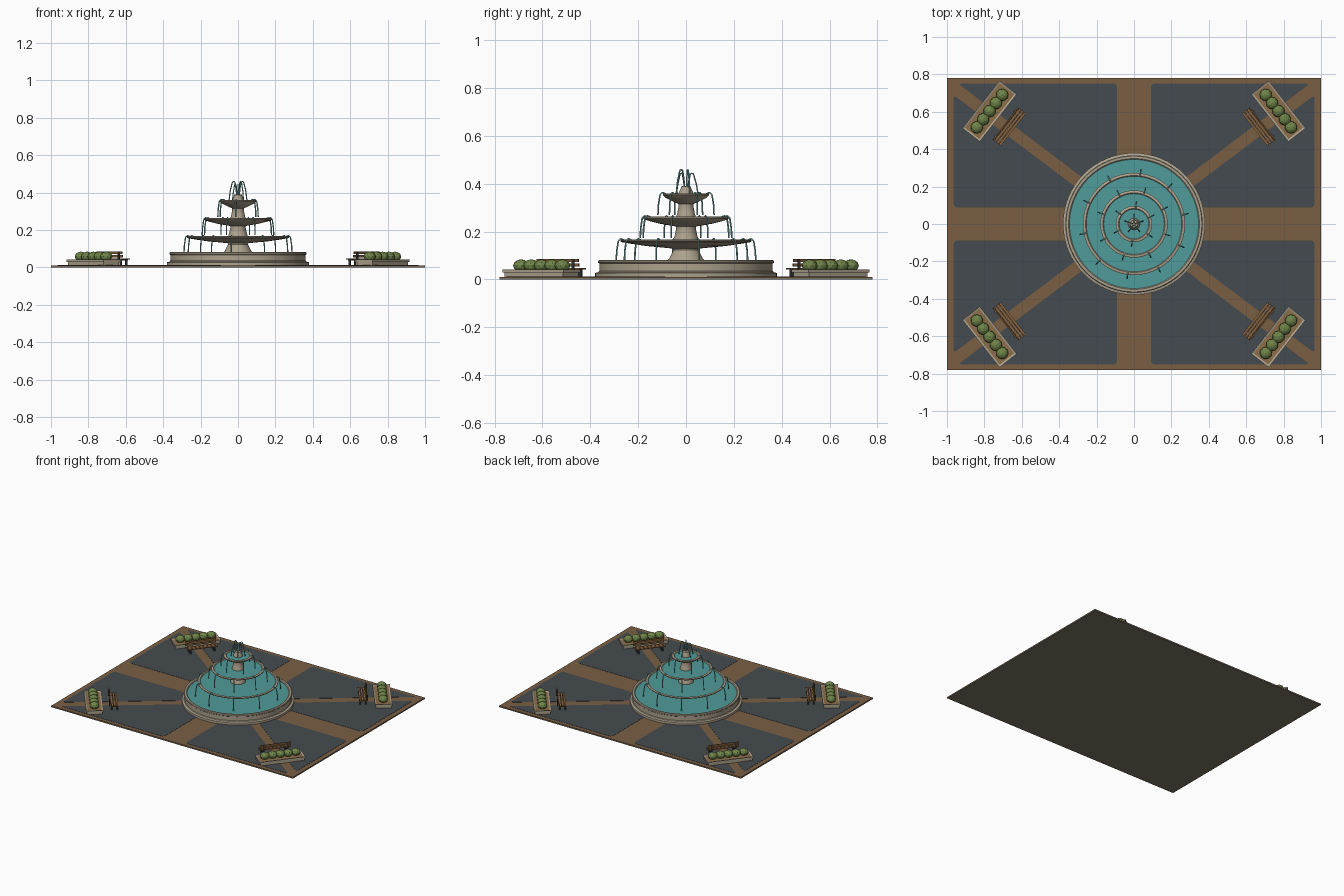
import bpy, bmesh
from math import sin, cos, pi, radians
from mathutils import Matrix, Vector

cube = bpy.data.objects.get("Cube")
if cube:
    bpy.data.objects.remove(cube, do_unlink=True)


def material(name, hexa):
    rgb = [int(hexa[i:i + 2], 16) / 255 for i in (0, 2, 4)]
    lin = [c / 12.92 if c < 0.04 else ((c + 0.055) / 1.055) ** 2.4 for c in rgb] + [1]
    m = bpy.data.materials.new(name)
    m.use_nodes = True
    m.diffuse_color = lin
    m.node_tree.nodes["Principled BSDF"].inputs["Base Color"].default_value = lin
    return m


STONE = material("pale stone", "ADA28D")
SLAB = material("slab stone", "7D7264")
PATH = material("brown paving", "7A5F44")
SLATE = material("slate paving", "454B50")
WATER = material("pool water", "509C9B")
STREAM = material("falling water", "7DB5B3")
WOOD = material("bench wood", "8A6440")
METAL = material("dark metal", "3A3836")
SOIL = material("soil", "8C6E4A")
LEAF = material("leaf green", "6F8549")


def finish(name, bm, mats, smooth=False, matrix=None):
    bmesh.ops.recalc_face_normals(bm, faces=bm.faces)
    mesh = bpy.data.meshes.new(name)
    bm.to_mesh(mesh)
    bm.free()
    for m in mats:
        mesh.materials.append(m)
    ob = bpy.data.objects.new(name, mesh)
    bpy.context.collection.objects.link(ob)
    if matrix:
        ob.matrix_world = matrix
    if smooth:
        bpy.ops.object.select_all(action='DESELECT')
        ob.select_set(True)
        bpy.context.view_layer.objects.active = ob
        bpy.ops.object.shade_smooth_by_angle(angle=radians(35))
    return ob


def add_box(bm, center, size):
    mat = Matrix.Translation(center) @ Matrix.Diagonal((*size, 1))
    verts = bmesh.ops.create_cube(bm, size=1, matrix=mat)["verts"]
    return {f for v in verts for f in v.link_faces}


def lathe(name, profile, mat, steps=64):
    """Spin an (r, z) profile around the vertical axis."""
    bm = bmesh.new()
    verts = [bm.verts.new((r, 0, z)) for r, z in profile]
    edges = [bm.edges.new(p) for p in zip(verts, verts[1:])]
    bmesh.ops.spin(bm, geom=verts + edges, axis=(0, 0, 1), cent=(0, 0, 0),
                   angle=2 * pi, steps=steps, use_duplicate=False)
    bmesh.ops.remove_doubles(bm, verts=bm.verts, dist=0.0001)
    return finish(name, bm, [mat], smooth=True)


def streams(name, path, count, phase, depth, lift=0):
    """Repeat an (r, z) path radially as thin water tubes."""
    curve = bpy.data.curves.new(name, 'CURVE')
    curve.dimensions = '3D'
    curve.bevel_depth = depth
    curve.bevel_resolution = 1
    curve.use_fill_caps = True
    curve.resolution_u = 4
    curve.materials.append(STREAM)
    for i in range(count):
        a = 2 * pi * (i + phase) / count
        spline = curve.splines.new('BEZIER')
        spline.bezier_points.add(len(path) - 1)
        for k, (p, (r, z)) in enumerate(zip(spline.bezier_points, path)):
            drop = lift * (i % 2) if 0 < k < len(path) - 1 else 0
            p.co = (r * cos(a), r * sin(a), z - drop)
            p.handle_left_type = p.handle_right_type = 'AUTO'
    ob = bpy.data.objects.new(name, curve)
    bpy.context.collection.objects.link(ob)


# Ground slab with brown paving on top
for name, z, h, mat in (("ground_slab", 0.003, 0.006, SLAB), ("paving", 0.008, 0.004, PATH)):
    bm = bmesh.new()
    add_box(bm, (0, 0, z), (2, 1.56, h))
    finish(name, bm, [mat])

# Slate panels, two per quarter, either side of the diagonal path
halves = {"side": [(0.165, 0.087), (0.965, 0.087), (0.965, 0.69)],
          "end": [(0.09, 0.108), (0.94, 0.75), (0.09, 0.75)]}
for sx in (1, -1):
    for sy in (1, -1):
        for part, corners in halves.items():
            bm = bmesh.new()
            bm.faces.new([bm.verts.new((x * sx, y * sy, 0.01)) for x, y in corners])
            bmesh.ops.bevel(bm, geom=bm.verts[:], offset=0.02, segments=3,
                            profile=0.5, affect='VERTICES')
            ext = bmesh.ops.extrude_face_region(bm, geom=bm.faces[:])
            for v in ext["geom"]:
                if isinstance(v, bmesh.types.BMVert):
                    v.co.z += 0.0015
            finish("slate_panel_" + part, bm, [SLATE])

# Basin with plinth and rim
lathe("basin", [(0.38, 0.01), (0.38, 0.027), (0.366, 0.031), (0.362, 0.036), (0.362, 0.066),
                (0.367, 0.07), (0.367, 0.078), (0.363, 0.082), (0.35, 0.082), (0.345, 0.078),
                (0.345, 0.06)], STONE)
lathe("basin_water", [(0, 0.074), (0.347, 0.074)], WATER)

# Three stacked bowls with water, each on a tapered column
tiers = [("lower", 0.273, 0.167, 0.038, 0.075, 0.052, 0.07),
         ("middle", 0.18, 0.263, 0.042, 0.052, 0.04, 0.16),
         ("upper", 0.097, 0.36, 0.045, 0.04, 0.03, 0.255)]
for name, r, z, deep, foot, neck, base in tiers:
    low = z - deep
    lathe(name + "_bowl", [(0, low), (neck, low), (r * 0.62, low + deep * 0.3),
                           (r * 0.85, low + deep * 0.55), (r - 0.004, z - 0.011),
                           (r, z - 0.007), (r, z - 0.002), (r - 0.003, z),
                           (r - 0.014, z), (r - 0.018, z - 0.004), (r - 0.018, z - 0.01)], STONE)
    lathe(name + "_water", [(0, z - 0.005), (r - 0.016, z - 0.005)], WATER)
    lathe(name + "_column", [(foot, base), (foot, base + 0.012), (foot * 0.92, base + 0.02),
                             (neck * 1.02, low - 0.006), (neck * 1.1, low + 0.006)], STONE, 32)

# Finial nozzle
lathe("finial", [(0.032, 0.35), (0.031, 0.362), (0.022, 0.38), (0.021, 0.388),
                 (0.014, 0.391), (0, 0.391)], STONE, 24)

# Water spilling from the bowls and jets on top
for (name, r, z, *_), count, phase in zip(tiers, (10, 8, 6), (0.3, 0.6, 0.4)):
    streams(name + "_streams", [(r - 0.012, z - 0.002), (r + 0.004, z + 0.002),
                                (r + 0.016, z - 0.03), (r + 0.021, z - 0.09)],
            count, phase, 0.0035)
streams("top_jets", [(0.008, 0.388), (0.014, 0.435), (0.024, 0.459), (0.037, 0.435),
                     (0.05, 0.36)], 5, 0.25, 0.0032, lift=0.015)

# Planters and benches facing the fountain at each corner
for angle in (38, 142, 218, 322):
    turn = Matrix.Rotation(radians(angle), 4, 'Z')

    # Stone planter with sunken soil
    bm = bmesh.new()
    add_box(bm, (0.98, 0, 0.02), (0.106, 0.31, 0.02))
    rim = add_box(bm, (0.98, 0, 0.035), (0.118, 0.322, 0.012))
    bm.normal_update()
    top = max(rim, key=lambda f: f.calc_center_median().z)
    bmesh.ops.inset_region(bm, faces=[top], thickness=0.015)
    top.material_index = 1
    for v in top.verts:
        v.co.z -= 0.004
    finish("planter", bm, [STONE, SOIL], matrix=turn)

    # Row of clipped bushes
    bm = bmesh.new()
    for i in range(-2, 3):
        place = (Matrix.Translation((0.98, i * 0.055, 0.058))
                 @ Matrix.Rotation(i * 0.7, 4, 'Z') @ Matrix.Diagonal((1, 1, 0.8, 1)))
        bmesh.ops.create_icosphere(bm, subdivisions=2, radius=0.033, matrix=place)
    finish("bushes", bm, [LEAF], matrix=turn)

    # Bench slats and backrest
    bm = bmesh.new()
    for x in (0.825, 0.841, 0.857):
        add_box(bm, (x, 0, 0.045), (0.013, 0.22, 0.006))
    for x, z in ((0.868, 0.06), (0.871, 0.079)):
        add_box(bm, (x, 0, z), (0.006, 0.22, 0.013))
    finish("bench_slats", bm, [WOOD], matrix=turn)

    # Bench legs, rails and back posts
    bm = bmesh.new()
    for y in (-0.085, 0.085):
        add_box(bm, (0.843, y, 0.039), (0.05, 0.012, 0.006))
        for x in (0.825, 0.862):
            add_box(bm, (x, y, 0.025), (0.009, 0.012, 0.03))
        add_box(bm, (0.875, y, 0.06), (0.006, 0.012, 0.048))
    finish("bench_frame", bm, [METAL], matrix=turn)
